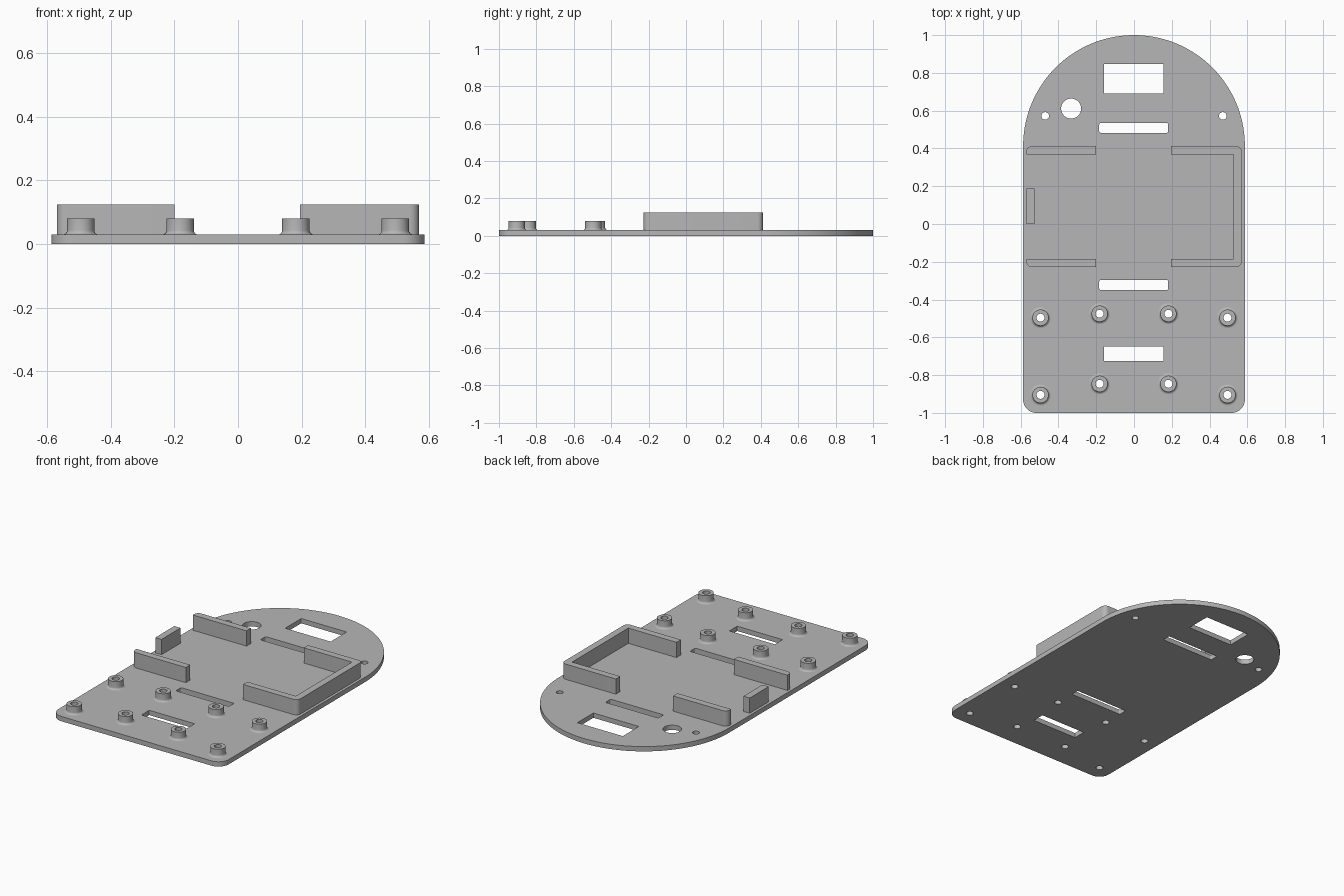
import bpy, bmesh, math
from mathutils import Vector

cube = bpy.data.objects.get("Cube")
if cube:
    bpy.data.objects.remove(cube, do_unlink=True)

PLATE_Z, BOSS_Z, WALL_Z = 0.03, 0.08, 0.125
HALF_W = 0.587
HOLE_R = 0.021

grey = bpy.data.materials.new("plain grey")
grey.use_nodes = True
grey.diffuse_color = (0.47, 0.47, 0.47, 1)
grey.node_tree.nodes["Principled BSDF"].inputs["Base Color"].default_value = grey.diffuse_color


def arc(cx, cy, r, start=0, sweep=360, n=32):
    """Points along an arc; a full circle leaves out the repeated end."""
    count = n if sweep == 360 else n + 1
    return [(cx + r * math.cos(math.radians(start + sweep * i / n)),
             cy + r * math.sin(math.radians(start + sweep * i / n))) for i in range(count)]


def rounded(corners):
    """Closed outline from (x, y, radius) right-angle corners."""
    out = []
    for i, (x, y, r) in enumerate(corners):
        p = Vector((x, y))
        if r == 0:
            out.append((x, y))
            continue
        a = (Vector(corners[i - 1][:2]) - p).normalized() * r
        b = (Vector(corners[(i + 1) % len(corners)][:2]) - p).normalized() * r
        for k in range(9):
            t = math.radians(90 * k / 8)
            out.append(tuple(p + a * (1 - math.sin(t)) + b * (1 - math.cos(t))))
    return out


def rect(x0, x1, y0, y1, r=0):
    return rounded([(x0, y0, r), (x1, y0, r), (x1, y1, r), (x0, y1, r)])


def finish(obj):
    obj.data.materials.clear()
    obj.data.materials.append(grey)
    bpy.ops.object.select_all(action='DESELECT')
    obj.select_set(True)
    bpy.context.view_layer.objects.active = obj
    bpy.ops.object.shade_smooth_by_angle(angle=math.radians(35))


def extrude(name, outlines, z0, z1):
    """Solid from an outline followed by the outlines of its holes."""
    curve = bpy.data.curves.new(name, 'CURVE')
    curve.dimensions = '2D'
    curve.fill_mode = 'BOTH'
    curve.extrude = (z1 - z0) / 2
    for pts in outlines:
        spline = curve.splines.new('POLY')
        spline.points.add(len(pts) - 1)
        for point, (x, y) in zip(spline.points, pts):
            point.co = (x, y, 0, 1)
        spline.use_cyclic_u = True
    obj = bpy.data.objects.new(name, curve)
    bpy.context.collection.objects.link(obj)
    bpy.ops.object.select_all(action='DESELECT')
    obj.select_set(True)
    bpy.context.view_layer.objects.active = obj
    bpy.ops.object.convert(target='MESH')
    obj = bpy.context.view_layer.objects.active
    bm = bmesh.new()
    bm.from_mesh(obj.data)
    bmesh.ops.remove_doubles(bm, verts=bm.verts, dist=1e-5)
    bmesh.ops.translate(bm, verts=bm.verts, vec=(0, 0, (z0 + z1) / 2))
    bmesh.ops.recalc_face_normals(bm, faces=bm.faces)
    bm.to_mesh(obj.data)
    bm.free()
    finish(obj)


def boss(name, x, y):
    """Hollow standoff with a filleted foot, lathed round its axis."""
    r, fillet = 0.043, 0.013
    profile = [(HOLE_R, PLATE_Z), (HOLE_R, BOSS_Z), (r, BOSS_Z)]
    for k in range(6):
        t = math.radians(90 * k / 5)
        profile.append((r + fillet * (1 - math.cos(t)), PLATE_Z + fillet * (1 - math.sin(t))))
    bm = bmesh.new()
    verts = [bm.verts.new((px, 0, pz)) for px, pz in profile]
    edges = [bm.edges.new(pair) for pair in zip(verts, verts[1:])]
    bmesh.ops.spin(bm, geom=verts + edges, cent=(0, 0, 0), axis=(0, 0, 1),
                   angle=math.tau, steps=32)
    bmesh.ops.remove_doubles(bm, verts=bm.verts, dist=1e-5)
    bmesh.ops.recalc_face_normals(bm, faces=bm.faces)
    # The top ring must face up
    top = max(bm.faces, key=lambda f: f.calc_center_median().z)
    if top.normal.z < 0:
        bmesh.ops.reverse_faces(bm, faces=bm.faces)
    mesh = bpy.data.meshes.new(name)
    bm.to_mesh(mesh)
    bm.free()
    obj = bpy.data.objects.new(name, mesh)
    obj.location = (x, y, 0)
    bpy.context.collection.objects.link(obj)
    finish(obj)


# Base plate: rounded front corners, domed back, with windows, slots and holes
boss_spots = [(s * x, y) for x, y in
              ((0.495, -0.496), (0.495, -0.905), (0.182, -0.475), (0.182, -0.846))
              for s in (-1, 1)]
outline = (arc(-HALF_W + 0.07, -0.93, 0.07, 180, 90, 10)
           + arc(HALF_W - 0.07, -0.93, 0.07, 270, 90, 10)
           + arc(0, 1 - HALF_W, HALF_W, 0, 180, 72))
holes = [
    rect(-0.158, 0.155, 0.69, 0.848),
    rect(-0.158, 0.155, -0.725, -0.648),
    rect(-0.184, 0.181, 0.483, 0.535, 0.008),
    rect(-0.184, 0.181, -0.349, -0.297, 0.008),
    arc(-0.333, 0.611, 0.053),
]
holes += [arc(s * 0.47, 0.572, 0.02) for s in (-1, 1)]
holes += [arc(x, y, HOLE_R) for x, y in boss_spots]
extrude("base_plate", [outline] + holes, 0, PLATE_Z)

# Screw standoffs
for i, (x, y) in enumerate(boss_spots):
    boss(f"standoff_{i + 1}", x, y)

# Three-sided tray wall on the left
X, Y0, Y1, T, R = 0.57, -0.228, 0.412, 0.043, 0.03
extrude("left_tray_wall", [rounded([
    (0.195, Y0, 0), (X, Y0, R), (X, Y1, R), (0.195, Y1, 0),
    (0.195, Y1 - T, 0), (X - T, Y1 - T, 0), (X - T, Y0 + T, 0), (0.195, Y0 + T, 0)])],
    PLATE_Z, WALL_Z)

# Separate rails and end stop on the right
extrude("right_front_rail", [rounded([
    (-X, Y0, R), (-0.2, Y0, 0), (-0.2, Y0 + T, 0), (-X, Y0 + T, 0)])], PLATE_Z, WALL_Z)
extrude("right_back_rail", [rounded([
    (-X, Y1 - T, 0), (-0.2, Y1 - T, 0), (-0.2, Y1, 0), (-X, Y1, R)])], PLATE_Z, WALL_Z)
extrude("right_end_stop", [rect(-X, -X + T, 0, 0.187)], PLATE_Z, WALL_Z)
